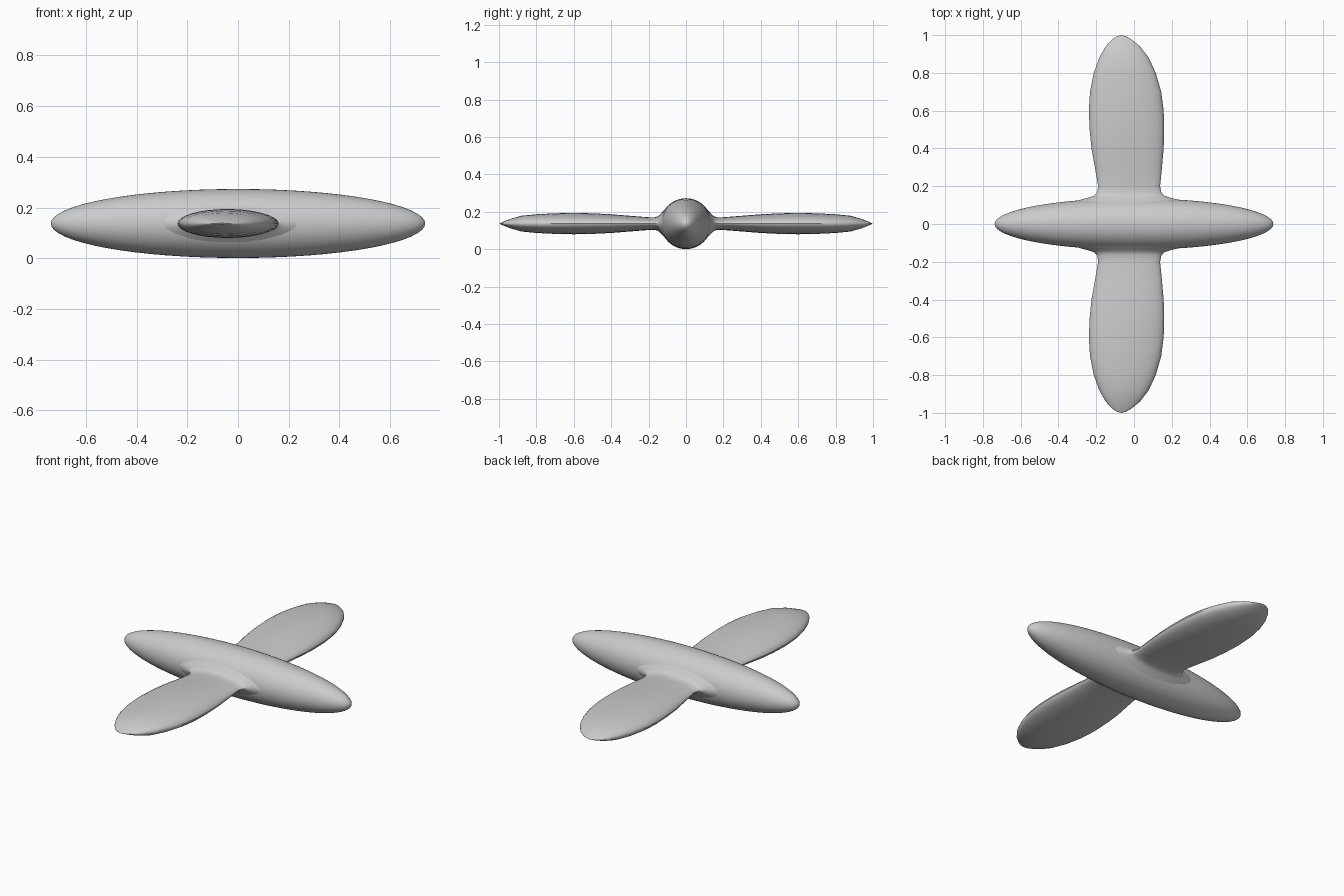
import bpy, bmesh
from math import sin, cos, pi

cube = bpy.data.objects.get("Cube")
if cube:
    bpy.data.objects.remove(cube)

MID = 0.137  # height of the body axis

grey = bpy.data.materials.new("light grey")
grey.use_nodes = True
colour = (0.6, 0.6, 0.6, 1)
grey.diffuse_color = colour
grey.node_tree.nodes["Principled BSDF"].inputs["Base Color"].default_value = colour


def loft(name, rings, start, end, angle):
    """Skin closed rings of points and close both ends to a tip."""
    bm = bmesh.new()
    rows = [[bm.verts.new(p) for p in ring] for ring in rings]
    n = len(rows[0])
    for a, b in zip(rows, rows[1:]):
        for i in range(n):
            j = (i + 1) % n
            bm.faces.new((a[i], a[j], b[j], b[i]))
    for row, tip in ((rows[0], start), (rows[-1], end)):
        v = bm.verts.new(tip)
        for i in range(n):
            bm.faces.new((row[i], row[(i + 1) % n], v))
    bmesh.ops.recalc_face_normals(bm, faces=bm.faces)
    mesh = bpy.data.meshes.new(name)
    bm.to_mesh(mesh)
    bm.free()
    mesh.materials.append(grey)
    obj = bpy.data.objects.new(name, mesh)
    bpy.context.collection.objects.link(obj)
    bpy.ops.object.select_all(action='DESELECT')
    obj.select_set(True)
    bpy.context.view_layer.objects.active = obj
    bpy.ops.object.shade_smooth_by_angle(angle=angle)
    return obj


# Spindle body along x
def body_ring(t, n=48):
    x, r = -0.738 * cos(t), 0.136 * sin(t)
    return [(x, r * cos(2 * pi * i / n), MID + r * sin(2 * pi * i / n)) for i in range(n)]


steps = 32
loft("body", [body_ring(pi * k / steps) for k in range(1, steps)],
     (-0.738, 0, MID), (0.738, 0, MID), 0.7)

# Wing stations: distance out, rear x, front x, half thickness
stations = [
    (0.115, -0.32, 0.27, 0.074), (0.13, -0.28, 0.23, 0.058),
    (0.14, -0.24, 0.19, 0.047), (0.15, -0.21, 0.16, 0.039),
    (0.165, -0.195, 0.145, 0.034), (0.2, -0.19, 0.138, 0.034),
    (0.3, -0.207, 0.148, 0.042), (0.4, -0.225, 0.157, 0.05),
    (0.5, -0.235, 0.16, 0.055), (0.6, -0.239, 0.157, 0.057),
    (0.7, -0.233, 0.144, 0.055), (0.8, -0.213, 0.115, 0.05),
    (0.88, -0.184, 0.078, 0.042), (0.94, -0.15, 0.032, 0.025),
    (0.975, -0.118, -0.01, 0.011), (0.993, -0.093, -0.04, 0.003),
]


def wing_ring(side, y, rear, front, thick, n=32):
    mid, half = (front + rear) / 2, (front - rear) / 2
    return [(mid + half * cos(2 * pi * i / n), side * y,
             MID + thick * sin(2 * pi * i / n)) for i in range(n)]


# Mirrored pair of wings with flared roots
for side, label in ((-1, "front_wing"), (1, "back_wing")):
    loft(label, [wing_ring(side, *s) for s in stations],
         (-0.02, side * 0.05, MID), (-0.066, side, MID), 0.6)
